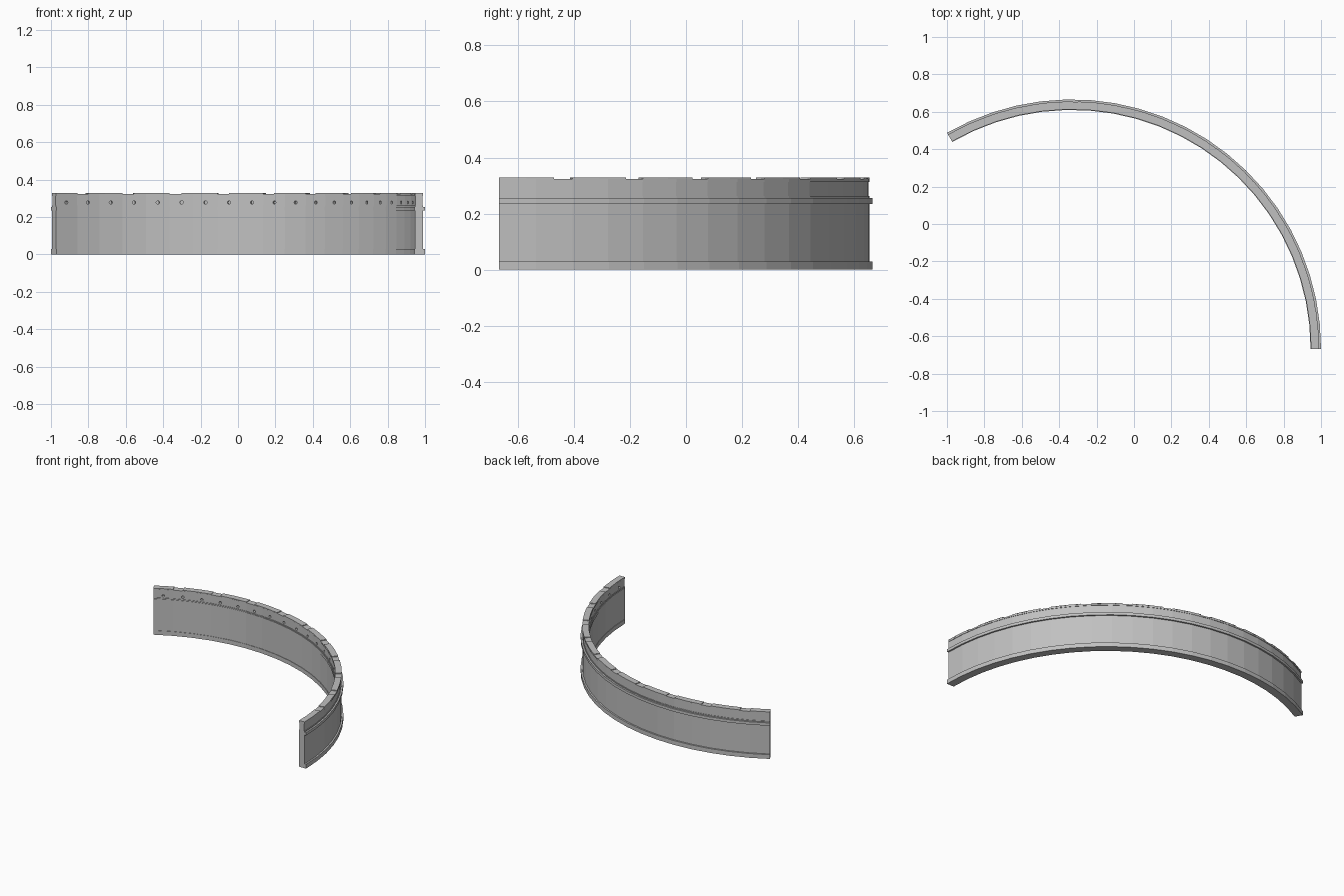
import bpy, bmesh, math
from mathutils import Matrix, Vector

cube = bpy.data.objects.get("Cube")
if cube:
    bpy.data.objects.remove(cube, do_unlink=True)

CENTRE = Vector((-0.333, -0.667, 0))
SWEEP = 120.0
BAYS = 21
STEP = SWEEP / BAYS

metal = bpy.data.materials.new("plain grey")
metal.use_nodes = True
grey = (0.53, 0.53, 0.53, 1)
metal.diffuse_color = grey
metal.node_tree.nodes["Principled BSDF"].inputs["Base Color"].default_value = grey


def finish(bm, name):
    bmesh.ops.recalc_face_normals(bm, faces=bm.faces)
    mesh = bpy.data.meshes.new(name)
    bm.to_mesh(mesh)
    bm.free()
    mesh.materials.append(metal)
    obj = bpy.data.objects.new(name, mesh)
    bpy.context.collection.objects.link(obj)
    return obj


def sweep(bm, profile, start, end, segments):
    """Sweep a closed (radius, height) profile along the arc and cap it."""
    rings = []
    for i in range(segments + 1):
        a = math.radians(start + (end - start) * i / segments)
        rings.append([bm.verts.new(CENTRE + Vector((r * math.cos(a), r * math.sin(a), z)))
                      for r, z in profile])
    n = len(profile)
    for low, high in zip(rings, rings[1:]):
        for j in range(n):
            k = (j + 1) % n
            bm.faces.new((low[j], low[k], high[k], high[j]))
    bm.faces.new(rings[0])
    bm.faces.new(rings[-1])


def box(r0, r1, z0, z1):
    return [(r0, z0), (r1, z0), (r1, z1), (r0, z1)]


# Curved wall with a shallow recessed band beneath its top rim
bm = bmesh.new()
outer = [(1.322, 0), (1.322, 0.262), (1.319, 0.262), (1.319, 0.313), (1.322, 0.313), (1.322, 0.323)]
inner = [(1.280, 0.323), (1.280, 0.313), (1.283, 0.313), (1.283, 0.262), (1.280, 0.262), (1.280, 0)]
sweep(bm, outer + inner, 0, SWEEP, BAYS)
wall = finish(bm, "curved_wall")

# Bolt holes around the inside of the recessed band
bm = bmesh.new()
for i in range(BAYS):
    angle = math.radians((i + 0.5) * STEP)
    place = (Matrix.Translation(CENTRE) @ Matrix.Rotation(angle, 4, "Z")
             @ Matrix.Translation((1.285, 0, 0.278)) @ Matrix.Rotation(math.pi / 2, 4, "Y"))
    bmesh.ops.create_cone(bm, cap_ends=True, segments=12, radius1=0.009, radius2=0.009,
                          depth=0.03, matrix=place)
cutter = finish(bm, "bolt_hole_cutter")
cutter.hide_render = True
cutter.hide_viewport = True
cutter.display_type = "WIRE"
holes = wall.modifiers.new("bolt_holes", "BOOLEAN")
holes.operation = "DIFFERENCE"
holes.solver = "EXACT"
holes.object = cutter

# Base and upper flanges on both faces of the wall
for name, z0, z1 in (("base_flange", 0, 0.03), ("upper_flange", 0.235, 0.255)):
    for side, r0, r1 in (("outer", 1.322, 1.333), ("inner", 1.277, 1.280)):
        bm = bmesh.new()
        sweep(bm, box(r0, r1, z0, z1), 0, SWEEP, BAYS)
        finish(bm, side + "_" + name)

# Thin plates spaced along the top rim
bm = bmesh.new()
for i in range(0, BAYS, 2):
    start = i * STEP
    sweep(bm, box(1.280, 1.322, 0.323, 0.328), start, min(start + 1.5 * STEP, SWEEP), 2)
finish(bm, "top_plates")
